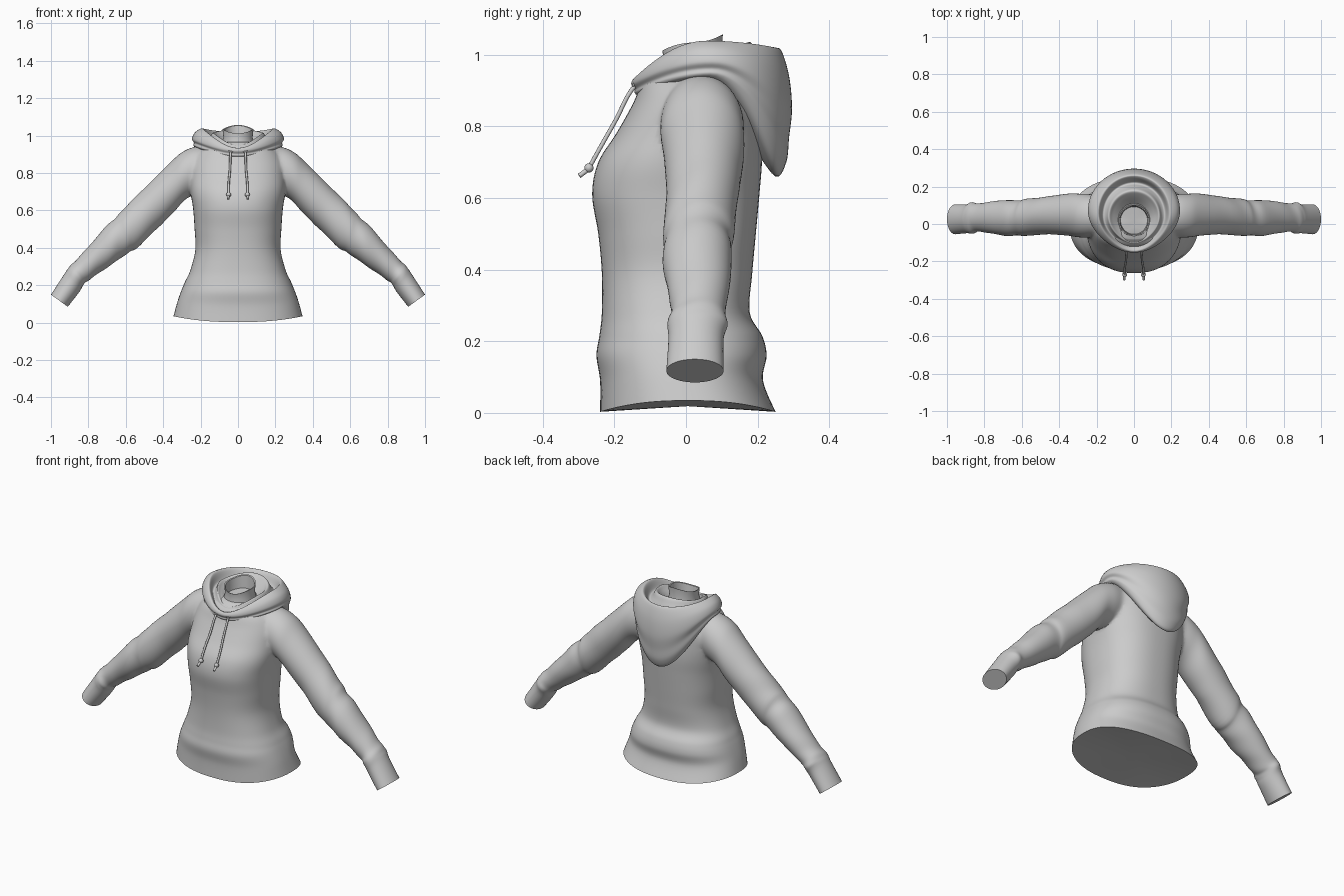
import bpy, bmesh, math
from math import sin, cos, pi
from mathutils import Vector

cube = bpy.data.objects.get("Cube")
if cube:
    bpy.data.objects.remove(cube, do_unlink=True)

fabric = bpy.data.materials.new("grey fabric")
fabric.use_nodes = True
grey = (0.6, 0.6, 0.6, 1)
fabric.diffuse_color = grey
fabric.node_tree.nodes["Principled BSDF"].inputs["Base Color"].default_value = grey


def refine(rows, steps):
    """Catmull-Rom interpolation between rows of measurements."""
    out = []
    last = len(rows) - 1
    for i in range(last):
        quads = zip(rows[max(i - 1, 0)], rows[i], rows[i + 1], rows[min(i + 2, last)])
        quads = list(quads)
        for k in range(steps):
            t = k / steps
            out.append([b + 0.5 * t * (c - a + t * (2 * a - 5 * b + 4 * c - d
                        + t * (3 * (b - c) + d - a))) for a, b, c, d in quads])
    out.append(list(rows[-1]))
    return out


def power(v, e):
    return math.copysign(abs(v) ** e, v)


def finish(obj, angle=40):
    bpy.ops.object.select_all(action="DESELECT")
    obj.select_set(True)
    bpy.context.view_layer.objects.active = obj
    bpy.ops.object.shade_smooth_by_angle(angle=math.radians(angle))


def loft(name, rings, cap_start=True, cap_end=True):
    """Skin closed rings of points, with optional fan caps."""
    bm = bmesh.new()
    loops = [[bm.verts.new(p) for p in ring] for ring in rings]
    n = len(loops[0])
    for a, b in zip(loops, loops[1:]):
        for i in range(n):
            j = (i + 1) % n
            bm.faces.new((a[i], a[j], b[j], b[i]))
    for loop, wanted in ((loops[0], cap_start), (loops[-1], cap_end)):
        if wanted:
            centre = bm.verts.new(sum((v.co for v in loop), Vector()) / n)
            for i in range(n):
                bm.faces.new((loop[i], loop[(i + 1) % n], centre))
    bmesh.ops.recalc_face_normals(bm, faces=bm.faces)
    mesh = bpy.data.meshes.new(name)
    bm.to_mesh(mesh)
    bm.free()
    mesh.materials.append(fabric)
    obj = bpy.data.objects.new(name, mesh)
    bpy.context.collection.objects.link(obj)
    return obj


def body_ring(row, n=64, e=1.0, pinch=0.0):
    """Row: half width, front y, back y, then z at front, side and back."""
    hw, yf, yb, zf, zs, zb = row
    pts = []
    for i in range(n):
        c, s = cos(2 * pi * i / n), sin(2 * pi * i / n)
        y = (yf + yb) / 2 + (yb - yf) / 2 * power(s, e)
        z = zs + ((zb if s > 0 else zf) - zs) * s * s
        narrow = 1 - pinch * max(0, -s) ** 2
        pts.append((hw * power(c, e) * narrow, y, z))
    return pts


# Torso: half width, front y, back y, height
torso_rows = [
    (.345, -.24, .25, .003), (.325, -.24, .215, .09), (.305, -.25, .225, .16),
    (.285, -.242, .213, .215), (.255, -.235, .178, .28), (.228, -.235, .185, .39),
    (.232, -.245, .195, .5), (.24, -.262, .205, .61), (.255, -.245, .212, .7),
    (.255, -.195, .21, .78), (.245, -.15, .2, .86), (.2, -.12, .16, .925),
    (.1, -.08, .11, .965)]
torso_rings = []
for hw, yf, yb, z in refine(torso_rows, 6):
    lift = .032 * max(0, 1 - z / .2)
    torso_rings.append(body_ring((hw, yf, yb, z, z + lift, z), 80, .84))
body = loft("hoodie_body", torso_rings)

# Sleeve: upper edge x and z, lower edge x and z, middle y, half depth
sleeve_rows = [
    (.1, .945, .15, .7, .04, .09), (.22, .945, .235, .68, .045, .115),
    (.3, .913, .285, .655, .045, .118), (.37, .848, .34, .595, .05, .112),
    (.52, .7, .43, .505, .045, .1), (.61, .61, .54, .4, .035, .099),
    (.65, .565, .585, .375, .032, .093), (.71, .51, .655, .325, .032, .096),
    (.81, .395, .74, .268, .035, .083), (.87, .33, .8, .225, .034, .075),
    (.905, .295, .825, .205, .032, .084), (.935, .25, .848, .165, .028, .077),
    (1, .15, .91, .085, .025, .08)]
sleeves = []
for side, label in ((1, "left"), (-1, "right")):
    rings = []
    for k, (ux, uz, lx, lz, yc, yh) in enumerate(refine(sleeve_rows, 5)):
        ring = []
        for i in range(48):
            a = 2 * pi * i / 48
            # soft slanted wrinkles around the forearm
            w = 1 + (.02 * sin(k * .95 + 2 * a) * sin(a + 1) if 18 < k < 52 else 0)
            t = cos(a) * w
            ring.append((side * ((ux + lx) / 2 + (ux - lx) / 2 * t),
                         yc + yh * sin(a) * w,
                         (uz + lz) / 2 + (uz - lz) / 2 * t))
        rings.append(ring)
    sleeves.append(loft(label + "_sleeve", rings))

# Join sleeves to the torso and soften the armhole seam
bpy.context.view_layer.objects.active = body
for sleeve in sleeves:
    mod = body.modifiers.new("join", "BOOLEAN")
    mod.operation = "UNION"
    mod.solver = "EXACT"
    mod.object = sleeve
    bpy.ops.object.modifier_apply(modifier=mod.name)
    bpy.data.objects.remove(sleeve, do_unlink=True)
group = body.vertex_groups.new(name="armholes")
for v in body.data.vertices:
    x, z = abs(v.co.x), v.co.z
    weight = min(1, max(0, 1 - abs(x - .24) / .12) * 1.6, max(0, (z - .6) / .1))
    if weight > 0:
        group.add([v.index], weight, "REPLACE")
soft = body.modifiers.new("soften", "SMOOTH")
soft.factor = .5
soft.iterations = 14
soft.vertex_group = group.name
bpy.ops.object.modifier_apply(modifier=soft.name)
finish(body, 50)

# Hood: hanging sack, rim and inner folds in one continuous skin
hood_rows = [
    (.16, -.09, .19, .885, .9, .74), (.222, -.13, .25, .885, .935, .66),
    (.238, -.143, .28, .893, .948, .7), (.236, -.144, .288, .903, .962, .77),
    (.246, -.152, .296, .915, .982, .85), (.232, -.152, .288, .925, 1.015, .94),
    (.202, -.145, .266, .934, 1.036, 1.012), (.186, -.134, .248, .932, 1.034, 1.01),
    (.168, -.118, .22, .922, .985, .97), (.15, -.108, .2, .938, .99, 1.0),
    (.135, -.1, .18, .948, 1.015, 1.035), (.115, -.085, .155, .945, .995, 1.02),
    (.085, -.065, .11, .95, .965, .97)]
hood = loft("hood", [body_ring(r, 72, 1, .15) for r in refine(hood_rows, 5)], False, False)
finish(hood, 60)

# Neck band: outer wall, slanted rim, inner wall down to a floor
neck_rows = [
    (.09, -.075, .11, .93, .94, .95), (.078, -.062, .098, .98, .99, 1.0),
    (.083, -.066, .103, 1.012, 1.034, 1.057), (.076, -.06, .096, 1.01, 1.032, 1.054),
    (.072, -.054, .092, .96, .97, .98)]
neck = loft("neck_band", [body_ring(r, 48) for r in neck_rows], False, True)
finish(neck, 50)


def tube(name, points, radius):
    curve = bpy.data.curves.new(name, "CURVE")
    curve.dimensions = "3D"
    curve.bevel_depth = radius
    curve.bevel_resolution = 3
    curve.use_fill_caps = True
    spline = curve.splines.new("BEZIER")
    spline.bezier_points.add(len(points) - 1)
    for bp, p in zip(spline.bezier_points, points):
        bp.co = p
        bp.handle_left_type = bp.handle_right_type = "AUTO"
    curve.materials.append(fabric)
    obj = bpy.data.objects.new(name, curve)
    bpy.context.collection.objects.link(obj)


# Drawstrings with eyelets, knots and tips
for side, label in ((1, "left"), (-1, "right")):
    tube(label + "_drawstring",
         [(side * x, y, z) for x, y, z in ((.036, -.13, .926), (.04, -.153, .9),
          (.043, -.195, .82), (.05, -.24, .74), (.05, -.272, .682))], .006)
    tube(label + "_string_tip",
         [(side * .05, -.268, .684), (side * .053, -.298, .662)], .007)
    bpy.ops.mesh.primitive_uv_sphere_add(segments=16, ring_count=10, radius=.013,
                                         location=(side * .05, -.271, .684))
    knot = bpy.context.object
    knot.name = label + "_string_knot"
    bpy.ops.mesh.primitive_torus_add(major_radius=.01, minor_radius=.004,
                                     major_segments=20, minor_segments=8,
                                     location=(side * .037, -.143, .922),
                                     rotation=(math.radians(65), 0, 0))
    eyelet = bpy.context.object
    eyelet.name = label + "_eyelet"
    for part in (knot, eyelet):
        part.data.materials.append(fabric)
        finish(part, 60)
